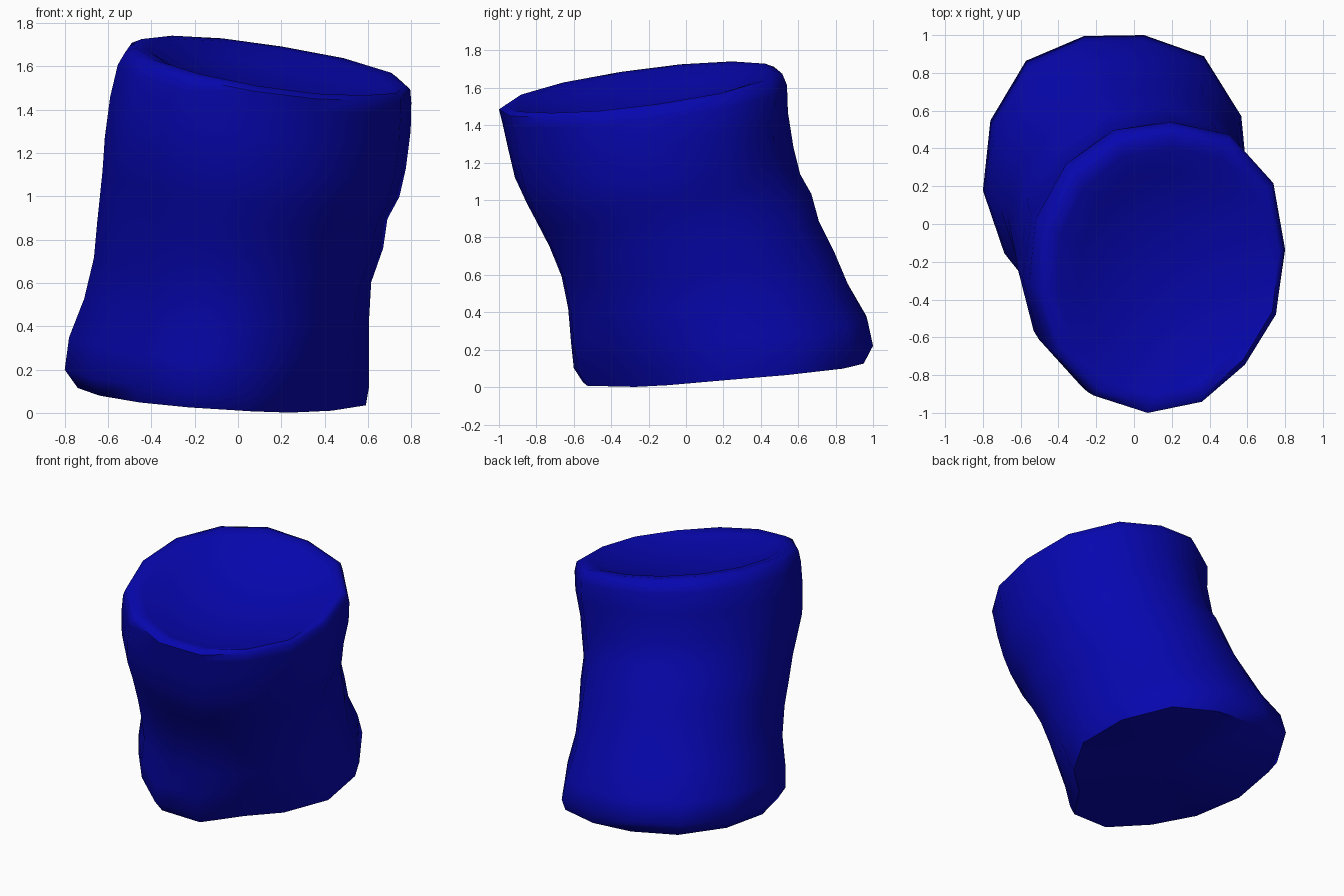
import bpy, bmesh, math

if "Cube" in bpy.data.objects:
    bpy.data.objects.remove(bpy.data.objects["Cube"])

SIDES = 14
TWIST = math.radians(10)

blue = bpy.data.materials.new("deep_blue")
blue.diffuse_color = (0.002, 0.002, 0.43, 1)
blue.use_nodes = True
blue.node_tree.nodes["Principled BSDF"].inputs["Base Color"].default_value = blue.diffuse_color

# Rings from bottom to dish: centre z, tilt in x, tilt in y, left, right, front, back
RINGS = [
    (0.075, -0.04, 0.06, -0.74, 0.59, -0.55, 0.95),
    (0.16, -0.04, 0.07, -0.80, 0.605, -0.60, 1.00),
    (0.30, -0.05, 0.07, -0.78, 0.605, -0.615, 0.97),
    (0.48, -0.05, 0.07, -0.71, 0.605, -0.63, 0.87),
    (0.66, -0.06, 0.08, -0.665, 0.615, -0.665, 0.79),
    (0.82, -0.065, 0.08, -0.65, 0.67, -0.73, 0.71),
    (0.96, -0.07, 0.085, -0.635, 0.69, -0.80, 0.67),
    (1.06, -0.07, 0.09, -0.625, 0.745, -0.85, 0.61),
    (1.20, -0.08, 0.09, -0.615, 0.775, -0.915, 0.575),
    (1.38, -0.09, 0.10, -0.59, 0.797, -0.955, 0.545),
    (1.52, -0.10, 0.105, -0.555, 0.80, -0.985, 0.54),
    (1.58, -0.10, 0.105, -0.52, 0.795, -1.00, 0.515),
    (1.60, -0.10, 0.10, -0.47, 0.77, -0.965, 0.47),
    (1.585, -0.10, 0.10, -0.41, 0.71, -0.90, 0.40),
    (1.535, -0.075, 0.075, -0.29, 0.59, -0.77, 0.27),
    (1.485, -0.04, 0.04, -0.09, 0.39, -0.52, 0.02),
]
# Corner fullness per ring: back right, back left, front left, front right
CORNERS = [
    (0.09, 0.07, -0.09, -0.25), (0.09, 0.07, -0.10, -0.20),
    (0.07, 0.06, -0.09, -0.11), (0.04, 0.03, -0.06, -0.05),
    (0.05, 0.0, -0.01, -0.02), (0.02, -0.02, 0.0, -0.02),
    (0.0, -0.04, 0.0, -0.02), (0.0, -0.05, 0.01, -0.03),
    (0.02, -0.05, 0.03, -0.05), (0.08, -0.04, 0.03, -0.05),
] + [(0.09, 0.0, 0.03, -0.05)] * 6


def add_ring(bm, index):
    """Tilted, uneven oval fitted to its four limits."""
    z, tilt_x, tilt_y, left, right, front, back = RINGS[index]
    phase = TWIST * index / (len(RINGS) - 1)
    pts = []
    for i in range(SIDES):
        a = (2 * math.pi * i / SIDES + phase) % (2 * math.pi)
        bump = CORNERS[index][int(a // (math.pi / 2)) % 4] * math.sin(2 * a) ** 2
        droop = 0.08 * min(bump, 0) if index == 0 else 0
        pts.append(((1 + bump) * math.cos(a), (1 + bump) * math.sin(a), droop))
    x0, x1 = min(p[0] for p in pts), max(p[0] for p in pts)
    y0, y1 = min(p[1] for p in pts), max(p[1] for p in pts)
    return [bm.verts.new((left + (right - left) * (x - x0) / (x1 - x0),
                          front + (back - front) * (y - y0) / (y1 - y0),
                          z + tilt_x * x + tilt_y * y + d)) for x, y, d in pts]


def add_fan(bm, ring, centre):
    """Close a ring with triangles around a centre point."""
    tip = bm.verts.new(centre)
    for i in range(SIDES):
        bm.faces.new((ring[i], ring[(i + 1) % SIDES], tip))


bm = bmesh.new()
rings = [add_ring(bm, k) for k in range(len(RINGS))]

# Leaning wall, rounded lip and dish
for low, high in zip(rings, rings[1:]):
    for i in range(SIDES):
        j = (i + 1) % SIDES
        bm.faces.new((low[i], low[j], high[j], high[i]))

# Dish floor and base
add_fan(bm, rings[-1], (0.15, -0.25, 1.465))
add_fan(bm, rings[0][::-1], (-0.08, 0.2, 0.055))
bmesh.ops.recalc_face_normals(bm, faces=bm.faces)

mesh = bpy.data.meshes.new("sleeve")
bm.to_mesh(mesh)
bm.free()
mesh.materials.append(blue)
sleeve = bpy.data.objects.new("sleeve", mesh)
bpy.context.collection.objects.link(sleeve)

# Smooth wall with a crisp base edge
bpy.context.view_layer.objects.active = sleeve
sleeve.select_set(True)
bpy.ops.object.shade_smooth_by_angle(angle=math.radians(55))
